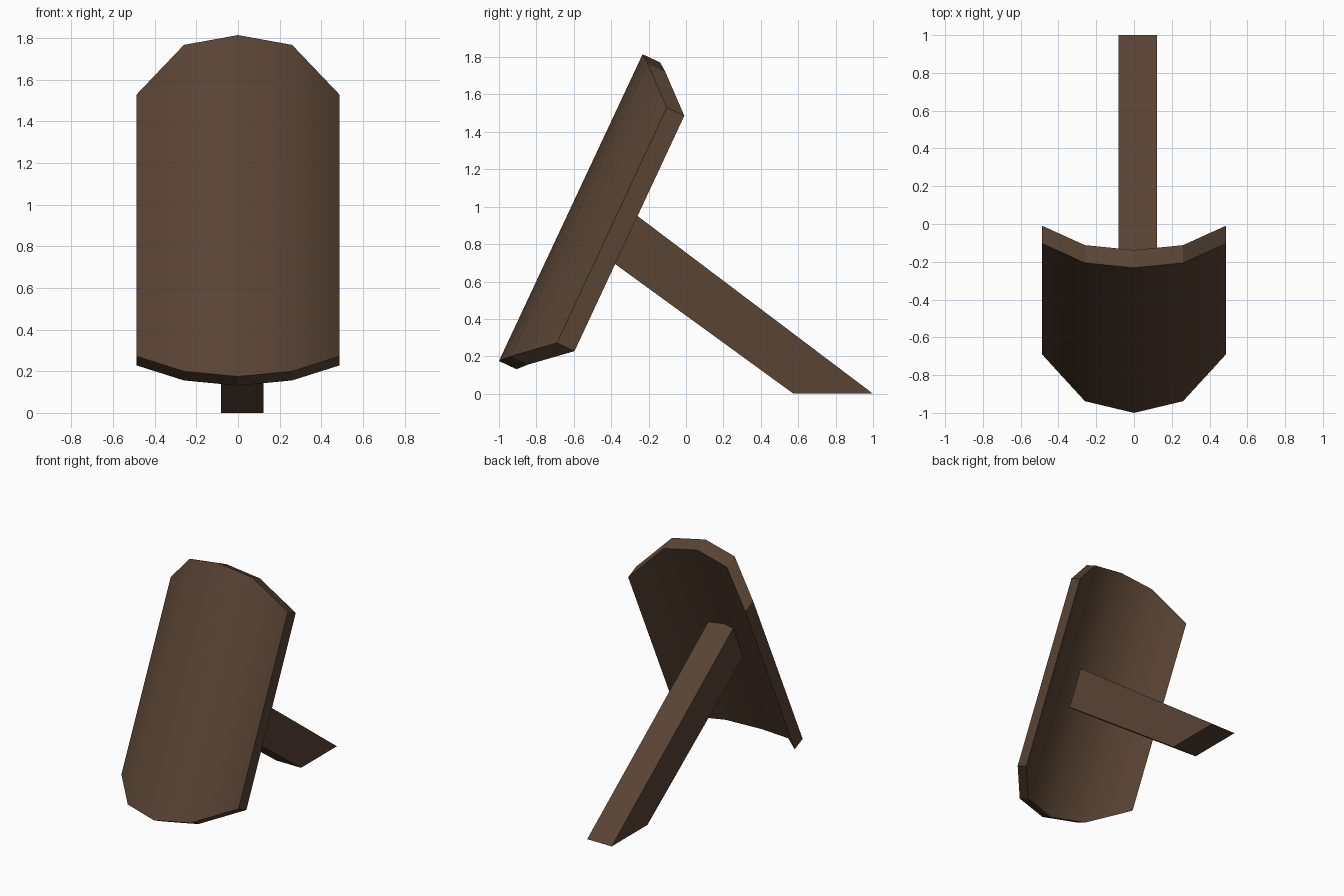
import bpy, bmesh, math

if "Cube" in bpy.data.objects:
    bpy.data.objects.remove(bpy.data.objects["Cube"])

wood = bpy.data.materials.new("dark brown wood")
wood.diffuse_color = (0.100, 0.057, 0.034, 1)
wood.use_nodes = True
wood.node_tree.nodes["Principled BSDF"].inputs["Base Color"].default_value = wood.diffuse_color


def make_object(name, verts, faces):
    mesh = bpy.data.meshes.new(name)
    mesh.from_pydata(verts, [], faces)
    bm = bmesh.new()
    bm.from_mesh(mesh)
    bmesh.ops.recalc_face_normals(bm, faces=bm.faces)
    bm.to_mesh(mesh)
    bm.free()
    mesh.materials.append(wood)
    obj = bpy.data.objects.new(name, mesh)
    bpy.context.collection.objects.link(obj)
    return obj


# Curved leaning panel: half outline as (x, bottom y, bottom z, top y, top z)
half = [(0, -1.0, 0.175, -0.232, 1.815),
        (0.26, -0.938, 0.20, -0.206, 1.768),
        (0.487, -0.69, 0.272, -0.103, 1.53)]
columns = [(-c[0],) + c[1:] for c in half[:0:-1]] + half
DY, DZ = 0.094, -0.044  # thickness offset towards the back

verts = []
for x, by, bz, ty, tz in columns:
    verts += [(x, by, bz), (x, ty, tz),
              (x, ty + DY, tz + DZ), (x, by + DY, bz + DZ)]
faces = [(0, 1, 2, 3)]
for i in range(len(columns) - 1):
    a, b = 4 * i, 4 * i + 4
    for k in range(4):
        n = (k + 1) % 4
        faces.append((a + k, a + n, b + n, b + k))
last = 4 * (len(columns) - 1)
faces.append((last, last + 1, last + 2, last + 3))
panel = make_object("curved_panel", verts, faces)

bpy.context.view_layer.objects.active = panel
panel.select_set(True)
bpy.ops.object.shade_smooth_by_angle(angle=math.radians(50))
# Keep the rim crisp: only the broad front and back are smooth
for p in panel.data.polygons:
    across = {v % 4 for v in p.vertices}
    p.use_smooth = across in ({0, 1}, {2, 3})

# Rear support strut, side profile (y, z) extruded along x, slightly off centre
profile = [(-0.48, 1.117), (-0.60, 0.854), (0.575, 0.0), (1.0, 0.0)]
verts = [(x, y, z) for x in (-0.082, 0.122) for y, z in profile]
faces = [(0, 1, 2, 3), (4, 5, 6, 7)]
faces += [(k, (k + 1) % 4, (k + 1) % 4 + 4, k + 4) for k in range(4)]
make_object("support_strut", verts, faces)
